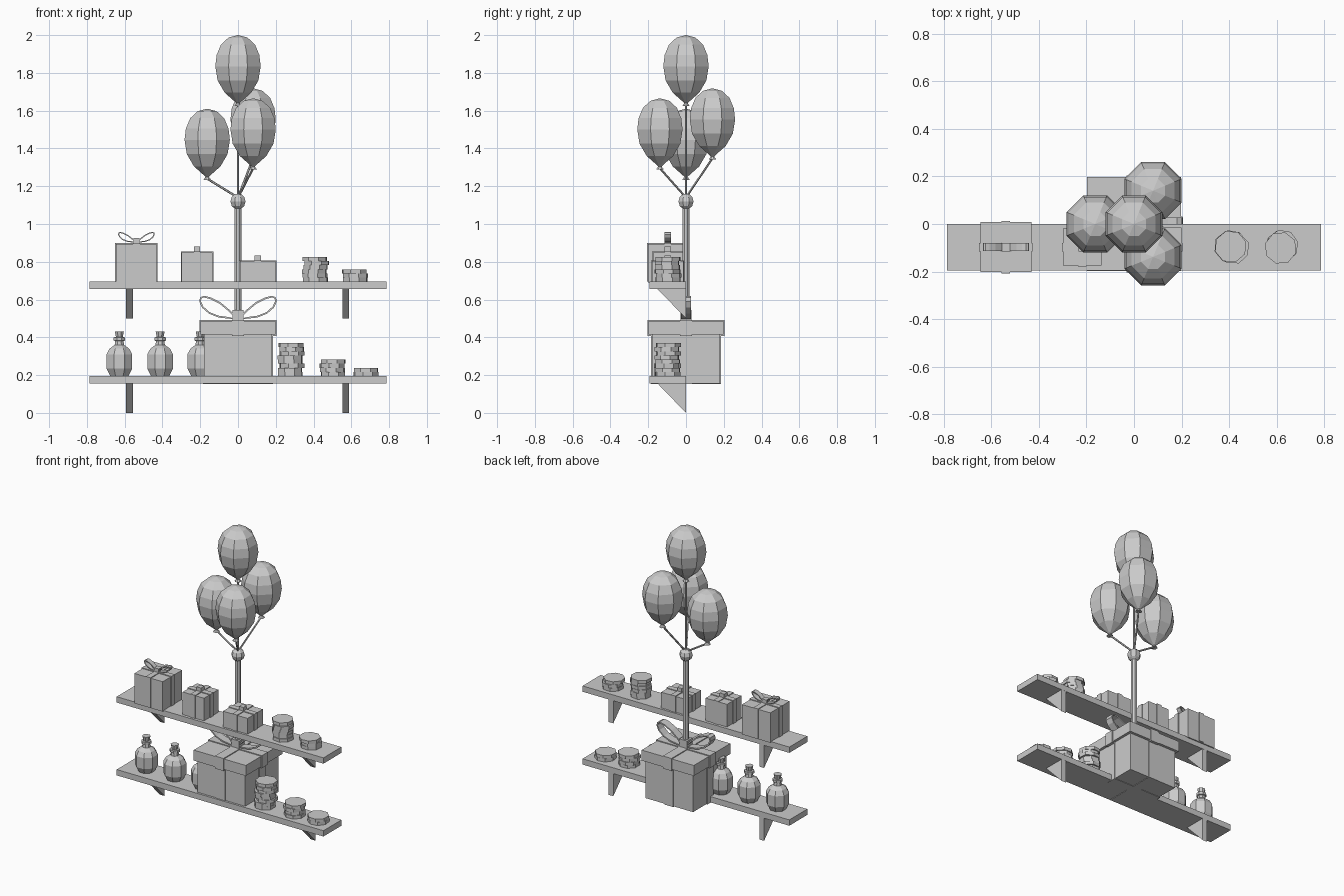
import bpy, bmesh, math, random
from mathutils import Vector

if "Cube" in bpy.data.objects:
    bpy.data.objects.remove(bpy.data.objects["Cube"])

random.seed(4)
YC = -0.097          # middle line of the shelves
K = 1 / math.cos(math.pi / 8)   # flat-to-corner radius of an octagon


def finish(name, bm):
    bmesh.ops.recalc_face_normals(bm, faces=bm.faces)
    me = bpy.data.meshes.new(name)
    bm.to_mesh(me)
    bm.free()
    ob = bpy.data.objects.new(name, me)
    bpy.context.collection.objects.link(ob)
    return ob


def box(name, x, y, z0, z1, sx, sy):
    bm = bmesh.new()
    bmesh.ops.create_cube(bm, size=1)
    for v in bm.verts:
        v.co = (x + v.co.x * sx, y + v.co.y * sy, (z0 + z1) / 2 + v.co.z * (z1 - z0))
    return finish(name, bm)


def prism(name, pts, axis, a, b):
    """Extrude a closed 2D outline along x (pts are y,z) or y (pts are x,z)."""
    bm = bmesh.new()
    put = (lambda p, d: (d, p[0], p[1])) if axis == 'x' else (lambda p, d: (p[0], d, p[1]))
    f = bm.faces.new([bm.verts.new(put(p, a)) for p in pts])
    ext = bmesh.ops.extrude_face_region(bm, geom=[f])
    off = Vector((b - a, 0, 0)) if axis == 'x' else Vector((0, b - a, 0))
    bmesh.ops.translate(bm, vec=off, verts=[g for g in ext['geom'] if isinstance(g, bmesh.types.BMVert)])
    return finish(name, bm)


def lathe(name, prof, x, y, z, n=8, turn=math.pi / 8):
    """Flat-sided turned shape; profile radii measured to the flats."""
    bm = bmesh.new()
    rings = []
    for r, h in prof:
        rings.append([bm.verts.new((x + r * K * math.cos(turn + i * math.tau / n),
                                    y + r * K * math.sin(turn + i * math.tau / n), z + h))
                      for i in range(n)])
    for a, b in zip(rings, rings[1:]):
        for i in range(n):
            j = (i + 1) % n
            bm.faces.new((a[i], a[j], b[j], b[i]))
    bm.faces.new(rings[0])
    bm.faces.new(rings[-1])
    return finish(name, bm)


def rod(name, p, q, r, n=6):
    p, q = Vector(p), Vector(q)
    bm = bmesh.new()
    bmesh.ops.create_cone(bm, cap_ends=True, segments=n, radius1=r, radius2=r, depth=(q - p).length)
    rot = (q - p).to_track_quat('Z', 'Y').to_matrix()
    for v in bm.verts:
        v.co = rot @ v.co + (p + q) / 2
    return finish(name, bm)


def bow(name, x, y, z, sx, sz, w, t):
    """Two open ribbon loops, mirrored about x."""
    path = [(0, .0), (.25, .03), (.5, .08), (.75, .24), (.93, .5), (1, .75), (.98, .93),
            (.88, 1), (.7, .93), (.45, .72), (.2, .38)]
    for side, s in (('left', -1), ('right', 1)):
        outer = [Vector((p[0] * sx, p[1] * sz)) for p in path]
        n = len(outer)
        bm = bmesh.new()
        rings = []
        for i, p in enumerate(outer):
            d = (outer[(i + 1) % n] - outer[i - 1]).normalized()
            q = p + Vector((-d.y, d.x)) * t
            rings.append([bm.verts.new((x + s * c.x, y + e, z + c.y))
                          for c, e in ((p, -w / 2), (p, w / 2), (q, w / 2), (q, -w / 2))])
        for i in range(n):
            a, b = rings[i], rings[(i + 1) % n]
            for k in range(4):
                bm.faces.new((a[k], a[(k + 1) % 4], b[(k + 1) % 4], b[k]))
        finish(f"{name}_{side}_loop", bm)


def ribbons(name, x, y, z0, z1, sx, sy, w, t, under=0):
    box(name + "_ribbon_across", x, y, z0 - under, z1 + t, sx + 2 * t, w)
    box(name + "_ribbon_along", x, y, z0 - under, z1 + t, w, sy + 2 * t)


# Shelves with triangular brackets
for label, zt in (("lower", 0.195), ("upper", 0.695)):
    zb = zt - 0.04
    box(label + "_shelf", 0, YC, zb, zt, 1.57, 0.195)
    for side, x in (("left", -0.575), ("right", 0.57)):
        prism(f"{label}_{side}_bracket", [(-0.15, zb), (0, zb), (0, zb - 0.155)], 'x', x - 0.018, x + 0.018)

# Large gift box with lid, ribbon and bow
box("large_gift_box", 0, 0, 0.155, 0.42, 0.36, 0.36)
box("large_gift_lid", 0, 0, 0.415, 0.487, 0.396, 0.396)
ribbons("large_gift_box", 0, 0, 0.155, 0.41, 0.36, 0.36, 0.065, 0.005, 0.003)
ribbons("large_gift_lid", 0, 0, 0.407, 0.487, 0.396, 0.396, 0.065, 0.006)
box("large_gift_knot", 0, 0, 0.487, 0.545, 0.06, 0.06)
bow("large_gift_bow", 0, 0, 0.495, 0.205, 0.125, 0.055, 0.009)

# Small gifts on the upper shelf: x, width, depth, top, has bow loops
for i, (x, sx, sy, top, loops) in enumerate(((-0.538, 0.215, 0.21, 0.895, True),
                                             (-0.217, 0.162, 0.155, 0.85, False),
                                             (0.105, 0.187, 0.165, 0.803, False))):
    name = f"small_gift_{i + 1}"
    box(name, x, YC, 0.69, top, sx, sy)
    ribbons(name, x, YC, 0.695, top, sx, sy, 0.036, 0.005)
    box(name + "_knot", x, YC, top, top + 0.03, 0.033, 0.036)
    if loops:
        bow(name + "_bow", x, YC, top + 0.006, 0.097, 0.057, 0.033, 0.006)

# Stacks of eight-sided discs: x, shelf top, count
for i, (x, z, count) in enumerate(((0.28, 0.195, 8), (0.498, 0.195, 4), (0.672, 0.195, 2),
                                   (0.41, 0.695, 6), (0.622, 0.695, 3))):
    for k in range(count):
        h = 0.0218
        lathe(f"stack_{i + 1}_disc_{k + 1}", [(0.063, 0), (0.063, h)],
              x + random.uniform(-.007, .007), YC + random.uniform(-.007, .007), z + k * h,
              turn=math.pi / 8 + random.uniform(-.2, .2))

# Bottles with stoppers
for i, x in enumerate((-0.628, -0.412, -0.2)):
    lathe(f"bottle_{i + 1}", [(0.048, 0), (0.068, 0.04), (0.068, 0.115), (0.052, 0.145), (0.025, 0.165),
                              (0.022, 0.185), (0.03, 0.188), (0.03, 0.205), (0.018, 0.206)], x, YC, 0.195)
    lathe(f"bottle_{i + 1}_stopper", [(0.017, 0), (0.024, 0.035)], x, YC, 0.397)

# Balloon pole and gathering knot
lathe("balloon_pole", [(0.019, 0), (0.019, 0.62)], 0, 0, 0.49)
lathe("pole_knot", [(0.016, -.04), (0.033, -.024), (0.04, 0), (0.033, .024), (0.016, .04)], 0, 0, 1.12)

# Balloons with tied necks and strings
shape = [(.002, 0), (.05, -.013), (.09, -.05), (.113, -.105), (.12, -.165), (.108, -.24),
         (.07, -.305), (.014, -.355), (.009, -.36), (.02, -.376)]
for i, (x, y, top) in enumerate(((0, 0, 2.0), (-0.163, 0, 1.61), (0.08, -0.138, 1.665), (0.08, 0.14, 1.718))):
    lathe(f"balloon_{i + 1}", shape, x, y, top)
    rod(f"balloon_string_{i + 1}", (0, 0, 1.14), (x, y, top - 0.37), 0.006)
